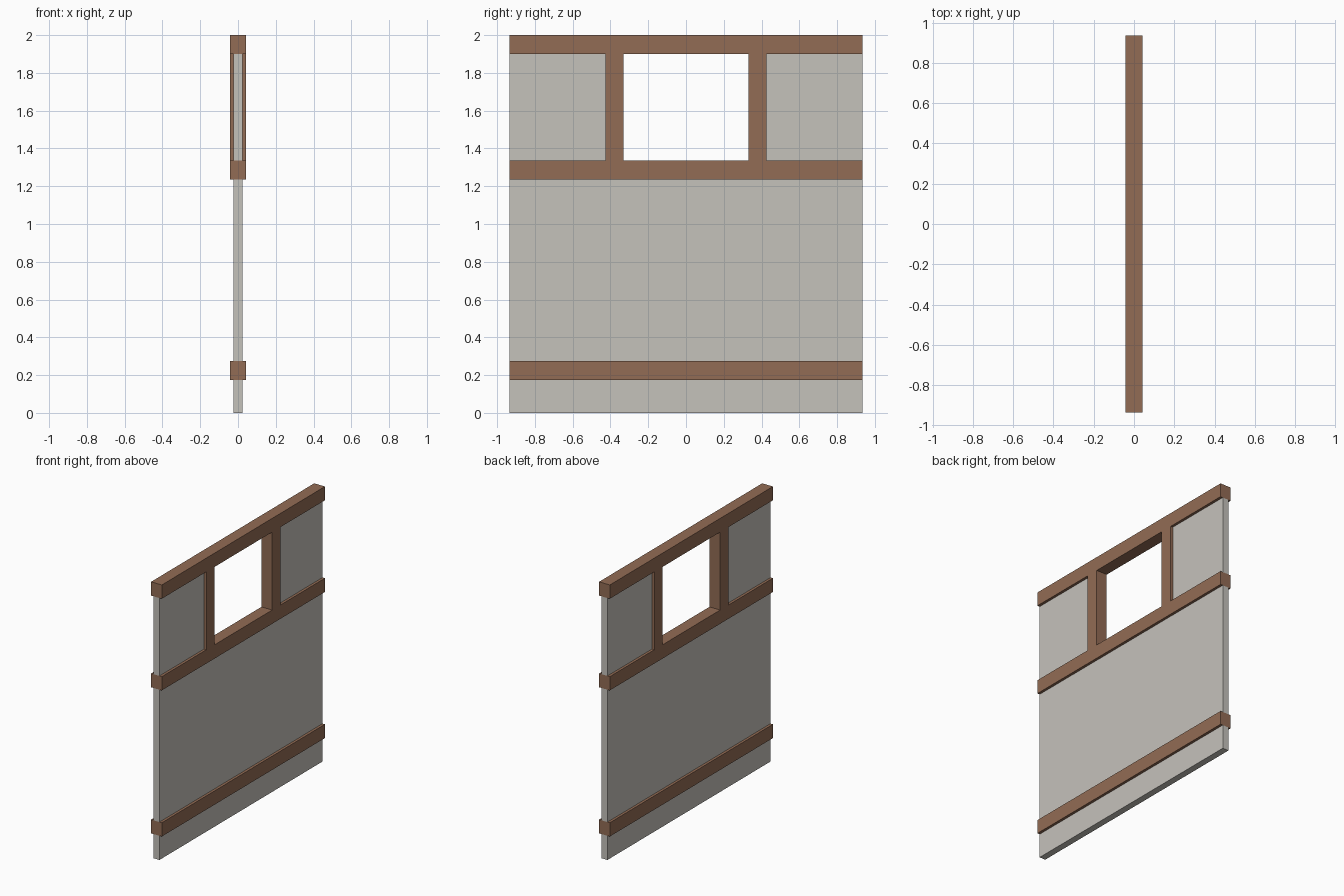
import bpy

if "Cube" in bpy.data.objects:
    bpy.data.objects.remove(bpy.data.objects["Cube"])

def material(name, rgb):
    m = bpy.data.materials.new(name)
    m.diffuse_color = (*rgb, 1)
    m.use_nodes = True
    m.node_tree.nodes["Principled BSDF"].inputs["Base Color"].default_value = m.diffuse_color
    return m

wood = material("brown timber", (0.29, 0.15, 0.09))
plaster = material("pale grey plaster", (0.56, 0.54, 0.50))

BEAM_X, PANEL_X, HALF_Y = 0.043, 0.024, 0.935

def box(name, half_x, y0, y1, z0, z1, mat):
    bpy.ops.mesh.primitive_cube_add(size=1, location=(0, (y0 + y1) / 2, (z0 + z1) / 2))
    ob = bpy.context.object
    ob.name = name
    ob.scale = (2 * half_x, y1 - y0, z1 - z0)
    bpy.ops.object.transform_apply(location=False, rotation=False, scale=True)
    ob.data.materials.append(mat)
    return ob

# horizontal rails
for name, z0, z1 in (("bottom_rail", 0.175, 0.275), ("window_sill_rail", 1.235, 1.335), ("top_rail", 1.9, 2.0)):
    box(name, BEAM_X, -HALF_Y, HALF_Y, z0, z1, wood)

# full width wall panels
box("base_panel", PANEL_X, -HALF_Y, HALF_Y, 0, 0.175, plaster)
box("main_panel", PANEL_X, -HALF_Y, HALF_Y, 0.275, 1.235, plaster)

# window posts and the panels beside them
for side, s in (("left", -1), ("right", 1)):
    def span(a, b):
        return sorted((s * a, s * b))
    box(side + "_window_post", BEAM_X, *span(0.33, 0.425), 1.335, 1.9, wood)
    box(side + "_upper_panel", PANEL_X, *span(0.425, HALF_Y), 1.335, 1.9, plaster)
